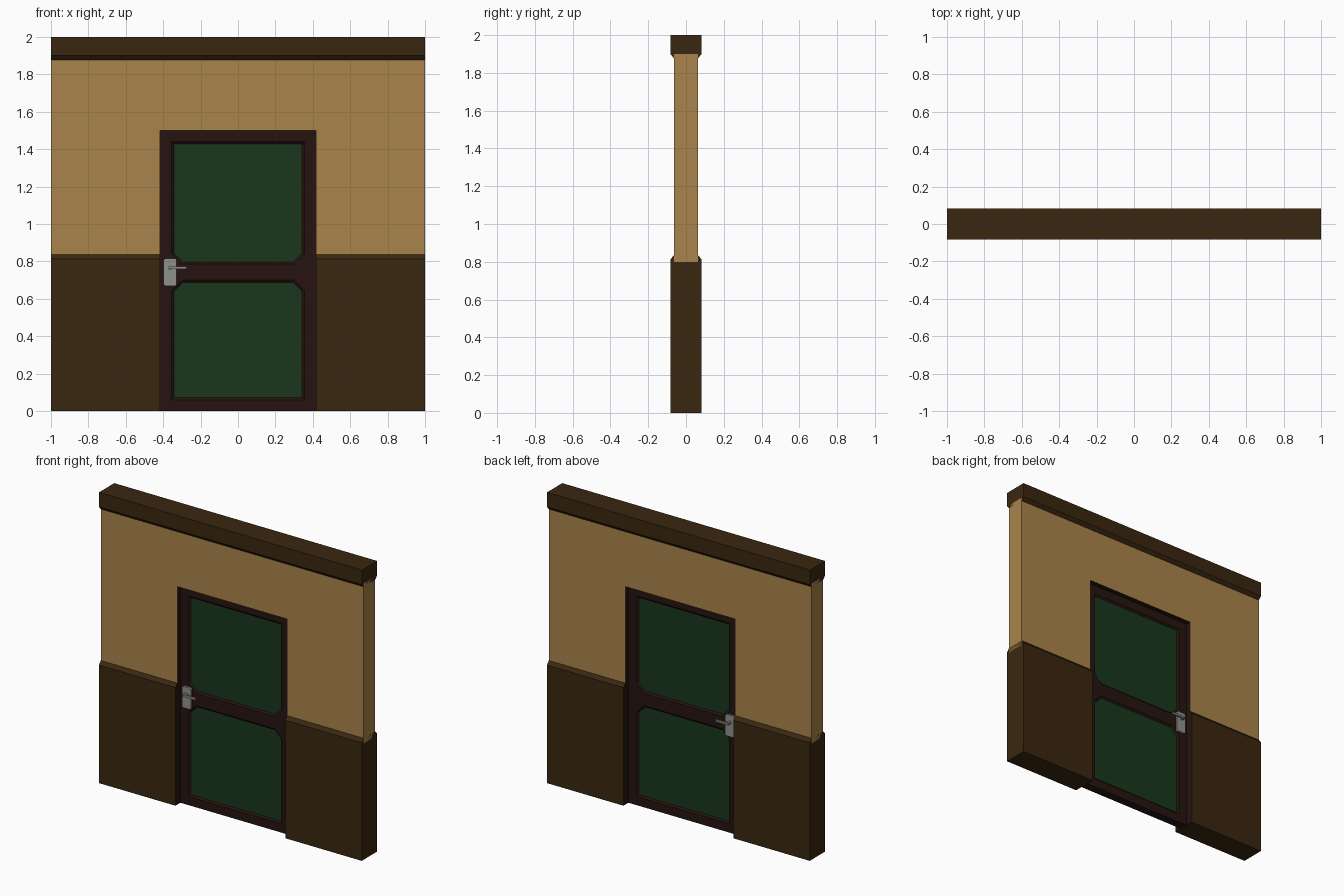
import bpy, bmesh
from mathutils import Vector

if "Cube" in bpy.data.objects:
    bpy.data.objects.remove(bpy.data.objects["Cube"])


def mat(name, r, g, b):
    m = bpy.data.materials.new(name)
    m.diffuse_color = (r, g, b, 1)
    m.use_nodes = True
    m.node_tree.nodes["Principled BSDF"].inputs["Base Color"].default_value = m.diffuse_color
    return m


PLASTER = mat("plaster", 0.40, 0.23, 0.07)
WOOD = mat("dark_wood", 0.042, 0.020, 0.005)
DOOR = mat("door_wood", 0.019, 0.007, 0.005)
GREEN = mat("green_panel", 0.010, 0.037, 0.012)
METAL = mat("handle_metal", 0.28, 0.28, 0.27)

DW, DH = 0.418, 1.5      # half width and height of the doorway
FACE = -0.029            # front plane of the door


def finish(name, bm, mats, mirror_axis=None):
    bmesh.ops.recalc_face_normals(bm, faces=bm.faces)
    me = bpy.data.meshes.new(name)
    bm.to_mesh(me)
    bm.free()
    for m in mats:
        me.materials.append(m)
    ob = bpy.data.objects.new(name, me)
    bpy.context.collection.objects.link(ob)
    if mirror_axis is not None:
        mod = ob.modifiers.new("mirror", 'MIRROR')
        mod.use_axis = [i == mirror_axis for i in range(3)]
    return ob


def prism(bm, pts, vec):
    """Closed solid: polygon pts swept along vec."""
    f = bm.faces.new([bm.verts.new(p) for p in pts])
    r = bmesh.ops.extrude_face_region(bm, geom=[f], use_keep_orig=True)
    vs = [v for v in r["geom"] if isinstance(v, bmesh.types.BMVert)]
    bmesh.ops.translate(bm, verts=vs, vec=Vector(vec))


def paint_reveal(bm):
    """Doorway inner faces take the second material."""
    bmesh.ops.recalc_face_normals(bm, faces=bm.faces)
    for f in bm.faces:
        c = f.calc_center_median()
        if abs(c.x) < DW + 0.001 and abs(f.normal.y) < 0.1:
            if abs(f.normal.x) > 0.9 or (f.normal.z < -0.9 and c.z > 1):
                f.material_index = 1


# plaster wall around the doorway
bm = bmesh.new()
outline = [(-1, 0.80), (-1, 1.9), (1, 1.9), (1, 0.80),
           (DW, 0.80), (DW, DH), (-DW, DH), (-DW, 0.80)]
prism(bm, [(x, -0.063, z) for x, z in outline], (0, 0.126, 0))
paint_reveal(bm)
finish("plaster_wall", bm, [PLASTER, DOOR])

# wainscot on both sides of the doorway
bm = bmesh.new()
section = [(-0.083, 0), (0.083, 0), (0.083, 0.812), (0.063, 0.836),
           (-0.063, 0.836), (-0.083, 0.812)]
prism(bm, [(DW, y, z) for y, z in section], (1 - DW, 0, 0))
paint_reveal(bm)
finish("wainscot", bm, [WOOD, DOOR], 0)

# top beam
bm = bmesh.new()
section = [(-0.064, 1.878), (0.064, 1.878), (0.083, 1.9), (0.083, 2),
           (-0.083, 2), (-0.083, 1.9)]
prism(bm, [(-1, y, z) for y, z in section], (2, 0, 0))
finish("top_beam", bm, [WOOD])

# door: face with two cut-outs, sunken panels, mirrored to the back
W, C = 0.355, 0.055
upper = [(-W, 1.44), (W, 1.44), (W, 0.785 + C), (W - C, 0.785),
         (C - W, 0.785), (-W, 0.785 + C)]
lower = [(-W, 0.06), (W, 0.06), (W, 0.70 - C), (W - C, 0.70),
         (C - W, 0.70), (-W, 0.70 - C)]
border = [(-DW, 0), (DW, 0), (DW, DH), (-DW, DH)]
bm = bmesh.new()
loops = [[bm.verts.new((x, FACE, z)) for x, z in pts]
         for pts in (border, upper, lower)]
edges = [bm.edges.new((l[i - 1], l[i])) for l in loops for i in range(len(l))]
bmesh.ops.triangle_fill(bm, use_beauty=True, edges=edges, normal=(0, -1, 0))
panels = [bm.faces.new(l) for l in loops[1:]]
for p in panels:
    p.normal_update()
    bmesh.ops.inset_region(bm, faces=[p], thickness=0.012, use_even_offset=True)
    for v in p.verts:
        v.co.y = FACE + 0.010
    p.material_index = 1
# underside and top of the slab
for a, b in ((0, 1), (2, 3)):
    mid = [bm.verts.new((v.co.x, 0, v.co.z)) for v in (loops[0][b], loops[0][a])]
    bm.faces.new([loops[0][a], loops[0][b]] + mid)
finish("door", bm, [DOOR, GREEN], 1)

# handle: clipped back plate, neck and lever, on both faces
bm = bmesh.new()
x0, x1, z0, z1, c = -0.397, -0.328, 0.668, 0.815, 0.008
plate = [(x0 + c, z0), (x1 - c, z0), (x1, z0 + c), (x1, z1 - c),
         (x1 - c, z1), (x0 + c, z1), (x0, z1 - c), (x0, z0 + c)]
prism(bm, [(x, FACE - 0.014, z) for x, z in plate], (0, 0.016, 0))


def box(xa, xb, ya, yb, za, zb):
    prism(bm, [(xa, ya, za), (xb, ya, za), (xb, ya, zb), (xa, ya, zb)],
          (0, yb - ya, 0))


box(-0.371, -0.354, -0.062, FACE - 0.012, 0.758, 0.774)
box(-0.371, -0.275, -0.072, -0.060, 0.759, 0.773)
finish("door_handle", bm, [METAL], 1)
